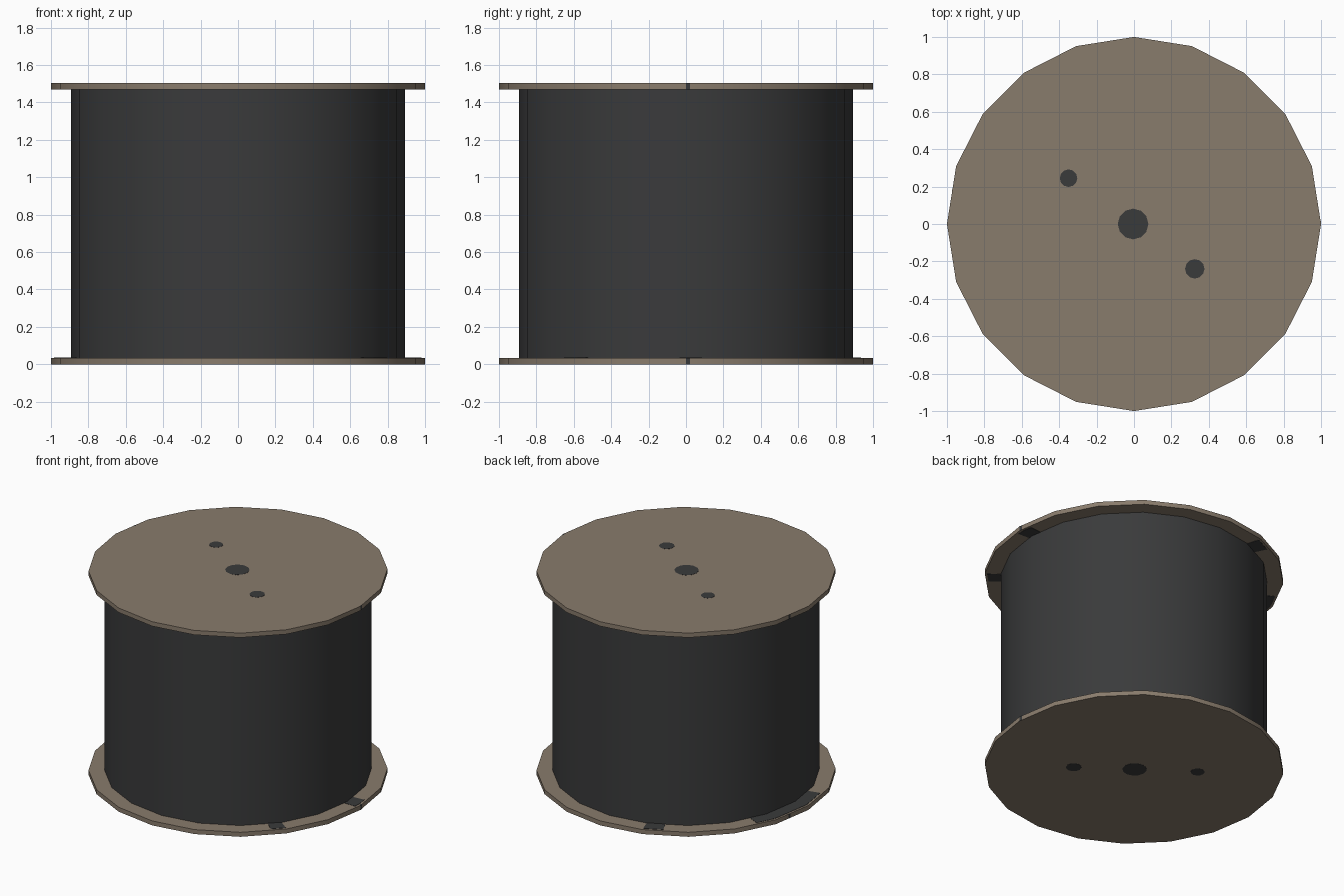
import bpy, bmesh
from math import cos, sin, pi, radians

cube = bpy.data.objects.get("Cube")
if cube:
    bpy.data.objects.remove(cube)

SIDES = 20
HEIGHT = 1.503
BOARD = 0.033
DRUM_R = 0.893
SKIN = 0.002


def material(name, rgb):
    mat = bpy.data.materials.new(name)
    mat.use_nodes = True
    color = (*rgb, 1)
    mat.diffuse_color = color
    bsdf = mat.node_tree.nodes["Principled BSDF"]
    bsdf.inputs["Base Color"].default_value = color
    bsdf.inputs["Roughness"].default_value = 0.9
    return mat


wood = material("weathered wood", (0.25, 0.2, 0.15))
black = material("dark cable", (0.042, 0.043, 0.044))


def prism(name, outline, z0, z1, mat, smooth=False):
    """Extrude a flat outline from z0 up to z1."""
    bm = bmesh.new()
    face = bm.faces.new([bm.verts.new((x, y, z0)) for x, y in outline])
    new = bmesh.ops.extrude_face_region(bm, geom=[face])["geom"]
    verts = [v for v in new if isinstance(v, bmesh.types.BMVert)]
    bmesh.ops.translate(bm, verts=verts, vec=(0, 0, z1 - z0))
    bmesh.ops.recalc_face_normals(bm, faces=bm.faces)
    mesh = bpy.data.meshes.new(name)
    bm.to_mesh(mesh)
    bm.free()
    mesh.materials.append(mat)
    obj = bpy.data.objects.new(name, mesh)
    bpy.context.collection.objects.link(obj)
    if smooth:
        bpy.ops.object.select_all(action="DESELECT")
        obj.select_set(True)
        bpy.context.view_layer.objects.active = obj
        bpy.ops.object.shade_smooth_by_angle(angle=radians(30))
    return obj


def circle(radius, sides=SIDES, x=0, y=0):
    return [(x + radius * cos(2 * pi * i / sides), y + radius * sin(2 * pi * i / sides))
            for i in range(sides)]


def rim_radius(deg):
    """Distance to the edge of the many-sided board in a given direction."""
    half = 180 / SIDES
    return cos(radians(half)) / cos(radians(deg % (2 * half) - half))


def sector(start, end, inner, outer):
    steps = max(2, round((end - start) / 3))
    angles = [start + (end - start) * i / steps for i in range(steps + 1)]
    path = [(inner * rim_radius(a), a) for a in angles]
    path += [(outer * rim_radius(a), a) for a in reversed(angles)]
    return [(r * cos(radians(a)), r * sin(radians(a))) for r, a in path]


# Wound drum and the two end boards
prism("cable_drum", circle(DRUM_R), BOARD, HEIGHT - BOARD, black, True)
boards = {"lower": (0, BOARD), "upper": (HEIGHT - BOARD, HEIGHT)}
holes = {"axle_hole": (-0.005, 0.0, 0.082),
         "back_bolt_hole": (-0.35, 0.245, 0.047),
         "front_bolt_hole": (0.325, -0.24, 0.052)}
stains = [(-2, 5), (-42, -36), (108, 116), (154, 192)]

for side, (z0, z1) in boards.items():
    prism(side + "_board", circle(1), z0, z1, wood, True)
    up = side == "upper"
    # Dark hole marks on the outer face
    outer = z1 if up else -SKIN / 2
    for name, (x, y, r) in holes.items():
        prism(f"{side}_{name}", circle(r, 12, x, y), outer, outer + SKIN / 2, black)
    # Dark stains on the inner face, outside the drum
    inner = z0 - SKIN if up else z1
    for i, (a, b) in enumerate(stains):
        prism(f"{side}_stain_{i}", sector(a, b, DRUM_R - 0.01, 0.985),
              inner, inner + SKIN, black)
    # Narrow dark marks on the rim
    for i, (a, b) in enumerate([(0, 1.3), (169, 170)]):
        prism(f"{side}_rim_mark_{i}", sector(a, b, 0.99, 1.001), z0, z1, black)
